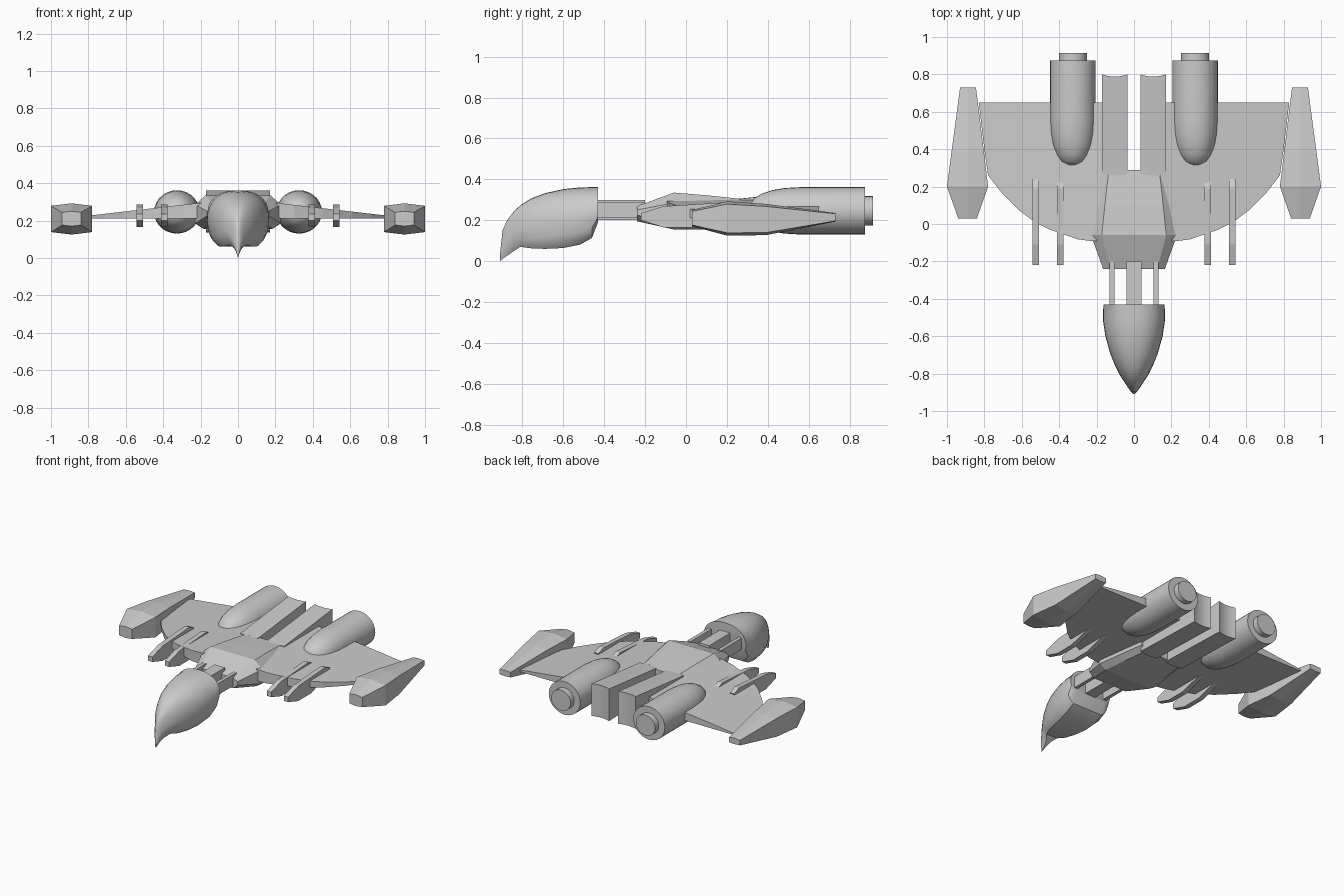
import bpy, bmesh, math

if "Cube" in bpy.data.objects:
    bpy.data.objects.remove(bpy.data.objects["Cube"])


def loft(name, sections, mirror=False, smooth=None):
    """Skin a list of equal-length point rings and cap both ends."""
    bm = bmesh.new()
    rings = [[bm.verts.new(p) for p in s] for s in sections]
    n = len(rings[0])
    for a, b in zip(rings, rings[1:]):
        for i in range(n):
            j = (i + 1) % n
            bm.faces.new((a[i], a[j], b[j], b[i]))
    bm.faces.new(rings[0])
    bm.faces.new(rings[-1])
    bmesh.ops.recalc_face_normals(bm, faces=bm.faces)
    me = bpy.data.meshes.new(name)
    bm.to_mesh(me)
    bm.free()
    if smooth:
        for p in me.polygons:
            p.use_smooth = True
        me.set_sharp_from_angle(angle=math.radians(smooth))
    ob = bpy.data.objects.new(name, me)
    bpy.context.collection.objects.link(ob)
    if mirror:
        ob.modifiers.new("mirror", 'MIRROR')
    return ob


def box(name, x0, x1, y0, y1, z0, z1, mirror=False):
    ring = lambda y: [(x0, y, z0), (x1, y, z0), (x1, y, z1), (x0, y, z1)]
    return loft(name, [ring(y0), ring(y1)], mirror)


# Beaked head: domed top, flat chamfered underside
def head_ring(y, w, zb, zm, zt, k):
    pts = []
    for i in range(17):
        a = math.pi * i / 16
        c, s = math.cos(a), math.sin(a)
        pts.append((w * math.copysign(abs(c) ** 0.9, c), y, zm + (zt - zm) * s ** 0.9 if s > 1e-6 else zm))
    low = [(.96, .5), (.86, .2), (.70, 0)]
    h = zm - zb
    left = [(-w * (f * k + (1 - k) * t), y, zb + h * t) for f, t in low]
    return pts + left + [(-x, yy, z) for x, yy, z in reversed(left)]


loft("head", [head_ring(*s) for s in (
    (-.91, .003, .0, .01, .03, .3),
    (-.897, .016, .01, .06, .15, .3),
    (-.875, .032, .026, .09, .20, .3),
    (-.84, .055, .05, .12, .245, .5),
    (-.81, .075, .07, .14, .273, .8),
    (-.76, .10, .063, .16, .305, 1),
    (-.69, .128, .06, .18, .332, 1),
    (-.60, .153, .064, .19, .352, 1),
    (-.52, .165, .08, .20, .36, 1),
    (-.46, .165, .113, .21, .362, 1),
    (-.43, .163, .19, .24, .362, 1))], smooth=35)

# Neck: central spar with two side rods
box("neck_spar", -.04, .04, -.45, -.2, .2, .3)
box("neck_rod", .105, .13, -.45, -.2, .21, .29, True)


# Central body
def body_ring(y, w, zb, zs, zt):
    half = [(w * .8, zb), (w, zb + .03), (w, zs), (w * .75, zt)]
    return [(x, y, z) for x, z in half] + [(-x, y, z) for x, z in reversed(half)]


loft("body", [body_ring(*s) for s in (
    (-.24, .165, .195, .25, .268),
    (-.06, .23, .155, .285, .335),
    (.10, .208, .155, .28, .322),
    (.29, .18, .155, .265, .302))])

# Wings: flat underside, top tapering towards the tip
plan = [(.1, -.09), (.22, -.092), (.3, -.082), (.45, -.03), (.53, .01), (.61, .07),
        (.71, .17), (.78, .26), (.8, .4), (.83, .65), (.1, .65)]
loft("wing", [[(x, y, .21) for x, y in plan],
              [(x, y, .295 - (x - .2) * .115) for x, y in plan]], True)

# Wingtip pods
def pod_ring(y, x0, x1, z0, z1):
    m, e = (x0 + x1) / 2, (z1 - z0) * .08
    return [(x0, y, z0 + e), (m, y, z0), (x1, y, z0 + e),
            (x1, y, z1 - e), (m, y, z1), (x0, y, z1 - e)]


loft("wingtip_pod", [pod_ring(*s) for s in (
    (.03, .84, .94, .17, .25),
    (.2, .78, 1.0, .125, .292),
    (.39, .803, .975, .127, .28),
    (.73, .845, .93, .193, .235))], True)


# Engines with round noses and exhaust stubs
def circle(y, r, n=28):
    return [(.327 + r * math.cos(2 * math.pi * i / n), y,
             .246 + r * .95 * math.sin(2 * math.pi * i / n)) for i in range(n)]


profile = [(.31, .02), (.317, .04), (.335, .066), (.37, .088), (.42, .106),
           (.48, .117), (.56, .122), (.875, .122)]
loft("engine", [circle(y, r) for y, r in profile], True, 35)
loft("exhaust", [circle(.86, .075), circle(.915, .075)], True, 35)

# Twin rear blocks rising backwards, with slightly bowed ends
block = []
for i in range(9):
    t = i / 4 - 1
    x, bow = .102 + .068 * t, .012 * (1 - t * t)
    block.append([(x, .27 - bow, .15), (x, .8 - bow, .135),
                  (x, .8 - bow, .36), (x, .27 - bow, .305)])
loft("tail_block", block, True, 30)

# Four prong guns under the leading edges
side = [(-.22, .2), (-.22, .235), (-.11, .268), (.19, .287), (.24, .265),
        (.22, .22), (.03, .165), (-.11, .165)]
for label, x in (("inner", .395), ("outer", .525)):
    loft(label + "_gun", [[(x + d, y, z) for y, z in side] for d in (-.017, .017)], True)
